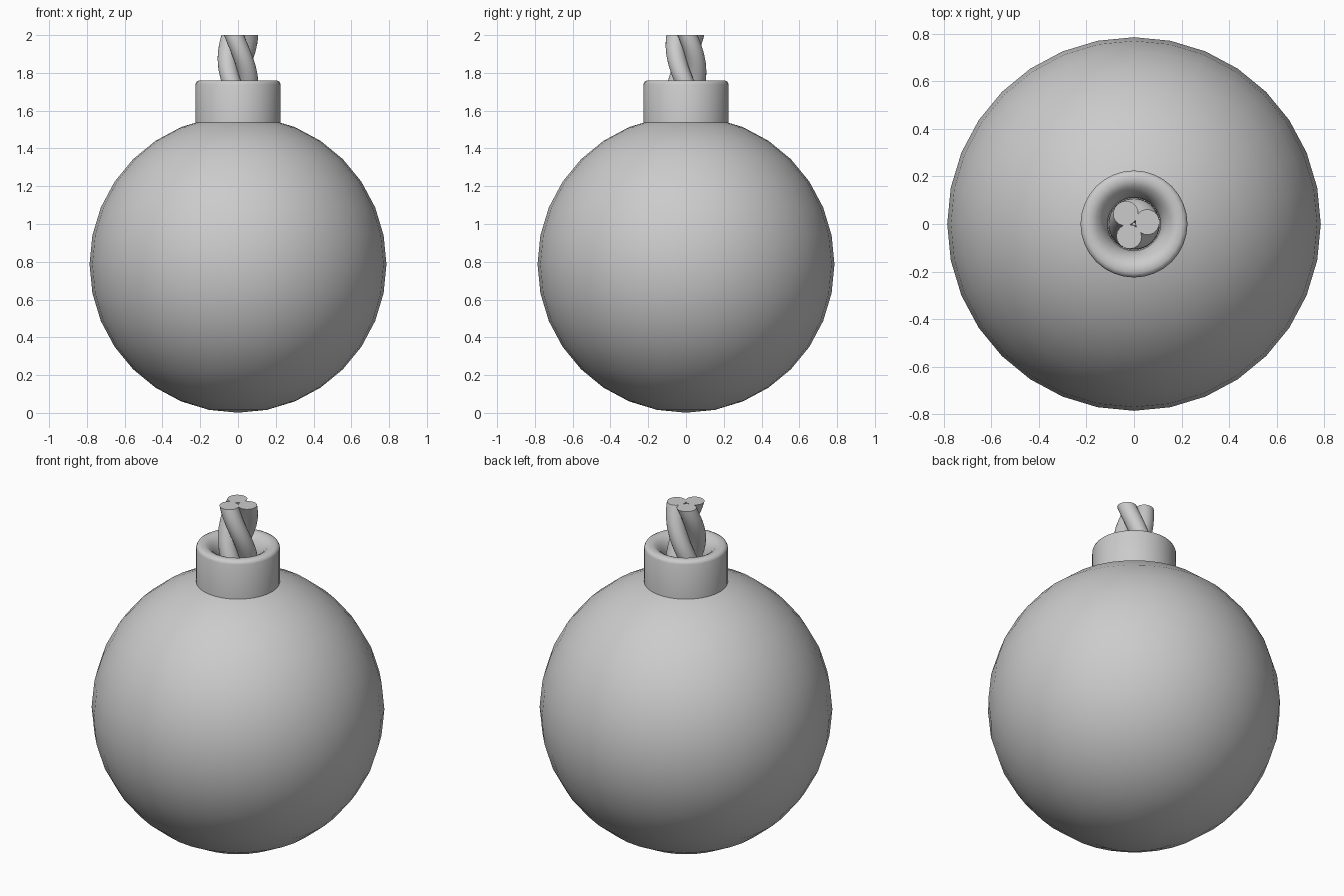
import bpy, bmesh, math

if "Cube" in bpy.data.objects:
    bpy.data.objects.remove(bpy.data.objects["Cube"])


def finish(bm, name, angle):
    bmesh.ops.recalc_face_normals(bm, faces=bm.faces)
    mesh = bpy.data.meshes.new(name)
    bm.to_mesh(mesh)
    bm.free()
    obj = bpy.data.objects.new(name, mesh)
    bpy.context.collection.objects.link(obj)
    bpy.ops.object.select_all(action='DESELECT')
    obj.select_set(True)
    bpy.context.view_layer.objects.active = obj
    bpy.ops.object.shade_smooth_by_angle(angle=math.radians(angle))
    return obj


def skin(bm, rings, cap=False):
    loops = [[bm.verts.new(p) for p in r] for r in rings]
    n = len(loops[0])
    for a, b in zip(loops, loops[1:]):
        for i in range(n):
            j = (i + 1) % n
            bm.faces.new((a[i], a[j], b[j], b[i]))
    if cap:
        bm.faces.new(loops[0][::-1])
        bm.faces.new(loops[-1])


# Round body
bpy.ops.mesh.primitive_uv_sphere_add(segments=32, ring_count=16, radius=0.786,
                                     location=(0, 0, 0.787))
body = bpy.context.object
body.name = "round_body"
bpy.ops.object.shade_smooth()

# Neck collar with a rounded lip and a funnel-shaped opening
profile = [(0.225, 1.50), (0.225, 1.74), (0.219, 1.753), (0.205, 1.76),
           (0.18, 1.76), (0.16, 1.75), (0.14, 1.73), (0.122, 1.70),
           (0.112, 1.66), (0.11, 1.56)]
bm = bmesh.new()
skin(bm, [[(r * math.cos(math.tau * i / 32), r * math.sin(math.tau * i / 32), z)
           for i in range(32)] for r, z in profile])
finish(bm, "neck_collar", 50)

# Three twisted fuse strands with flat ends
Z0, Z1, R, TUBE, TWIST, SIDES, STEPS = 1.58, 2.0, 0.057, 0.051, math.radians(420), 16, 20
for k in range(3):
    rings = []
    for s in range(STEPS + 1):
        z = Z0 + (Z1 - Z0) * s / STEPS
        a = math.radians(8 + 120 * k) + TWIST * (Z1 - z)
        # horizontal slices, stretched a little across the twist direction
        rings.append([])
        for i in range(SIDES):
            t = math.tau * i / SIDES
            u, v = R + TUBE * math.cos(t), TUBE * 1.05 * math.sin(t)
            rings[-1].append((u * math.cos(a) - v * math.sin(a),
                              u * math.sin(a) + v * math.cos(a), z))
    bm = bmesh.new()
    skin(bm, rings, cap=True)
    finish(bm, f"fuse_strand_{k + 1}", 50)
